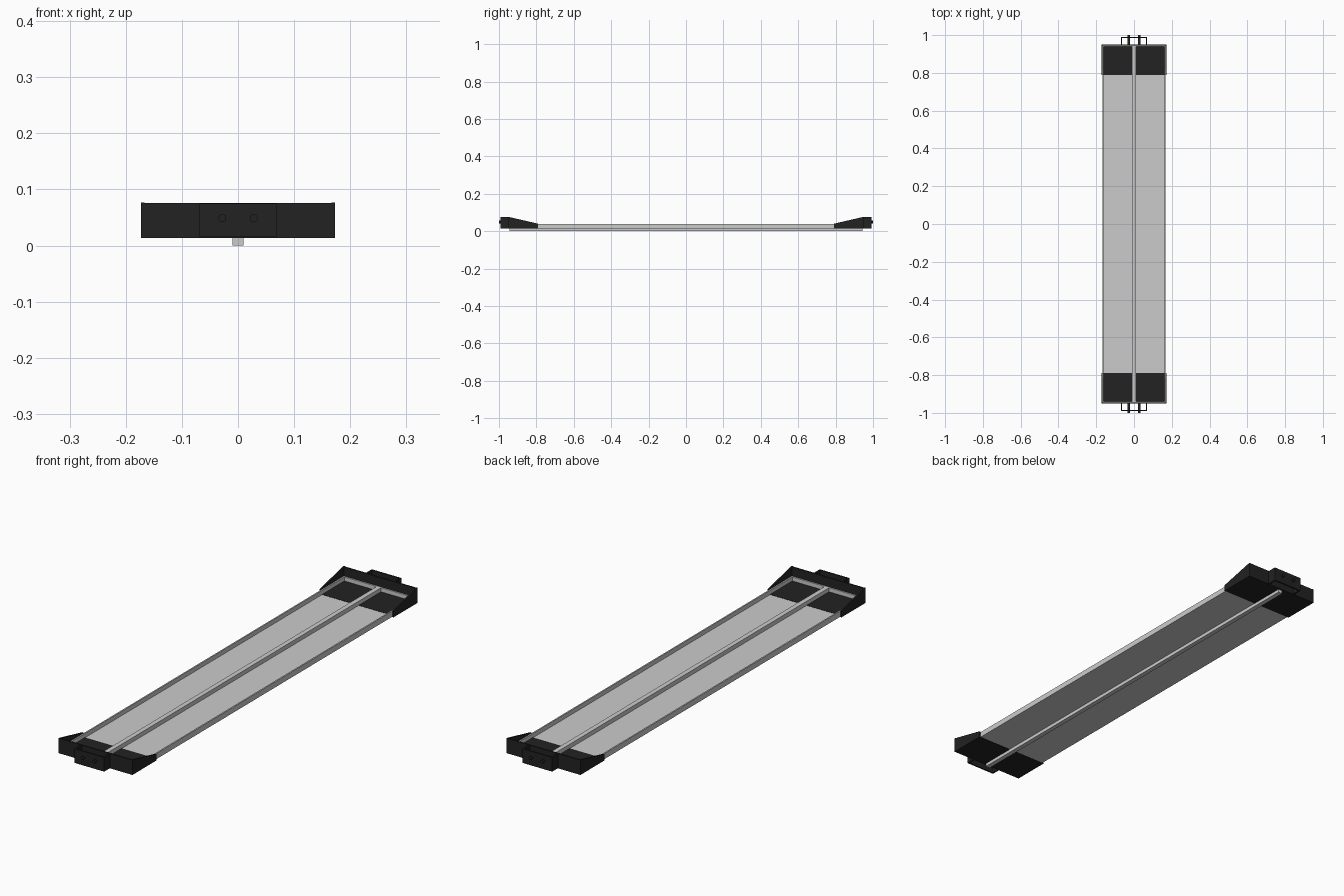
import bpy, bmesh, math
from mathutils import Matrix, Vector

old = bpy.data.objects.get("Cube")
if old:
    bpy.data.objects.remove(old, do_unlink=True)


def material(name, value):
    m = bpy.data.materials.new(name)
    m.use_nodes = True
    colour = (value, value, value, 1)
    m.diffuse_color = colour
    bsdf = next(n for n in m.node_tree.nodes if n.type == 'BSDF_PRINCIPLED')
    bsdf.inputs["Base Color"].default_value = colour
    return m


LIGHT = material("light grey", 0.6)
DARK = material("charcoal", 0.016)


def finish(name, bm, mat):
    bmesh.ops.recalc_face_normals(bm, faces=bm.faces)
    mesh = bpy.data.meshes.new(name)
    bm.to_mesh(mesh)
    bm.free()
    mesh.materials.append(mat)
    ob = bpy.data.objects.new(name, mesh)
    bpy.context.collection.objects.link(ob)
    return ob


def box(name, x, y, z, mat):
    """Box from (min, max) ranges on each axis."""
    bm = bmesh.new()
    bmesh.ops.create_cube(bm, size=1)
    for v in bm.verts:
        v.co = Vector([(r[0] + r[1]) / 2 + c * (r[1] - r[0])
                       for c, r in zip(v.co, (x, y, z))])
    return finish(name, bm, mat)


def wedge(name, x, profile, mat):
    """Extrude a (y, z) profile across an x range."""
    bm = bmesh.new()
    face = bm.faces.new([bm.verts.new((x[0], y, z)) for y, z in profile])
    out = bmesh.ops.extrude_face_region(bm, geom=[face])
    moved = [g for g in out["geom"] if isinstance(g, bmesh.types.BMVert)]
    bmesh.ops.translate(bm, verts=moved, vec=(x[1] - x[0], 0, 0))
    return finish(name, bm, mat)


def span(s, a, b):
    return tuple(sorted((s * a, s * b)))


HALF, WALL = 0.173, 0.006
INNER = HALF - WALL          # inside of the cap walls
CAP0, CAP1 = 0.79, 0.951     # cap start and end along y
BASE, FLOOR, RAIL, TOP = 0.0135, 0.021, 0.038, 0.077

# Long panel and the rails standing on it
box("panel", (-INNER, INNER), (-CAP0, CAP0), (0.0145, 0.02), LIGHT)
box("centre_rail", (-0.01, 0.01), (-0.944, 0.944), (0, RAIL), LIGHT)
for side, s in (("left", 1), ("right", -1)):
    box(side + "_rail", span(s, INNER - WALL, INNER), (-0.945, 0.945),
        (0.0145, RAIL), LIGHT)

# Matching end caps, each an open tray with sloping side walls
for end, e in (("front", -1), ("back", 1)):
    box(end + "_cap_floor", (-INNER, INNER), span(e, CAP0, CAP1),
        (BASE, FLOOR), DARK)
    box(end + "_cap_wall", (-INNER, INNER), span(e, CAP1 - WALL, CAP1),
        (BASE, TOP - 0.001), DARK)
    box(end + "_end_rail", (-INNER, INNER), span(e, 0.939, 0.945),
        (FLOOR, RAIL), LIGHT)
    profile = [(e * CAP0, BASE), (e * CAP1, BASE), (e * CAP1, TOP), (e * CAP0, 0.04)]
    for side, s in (("left", 1), ("right", -1)):
        wedge(f"{end}_cap_{side}_side", span(s, INNER, HALF), profile, DARK)
        # Connector housing, open above and below
        box(f"{end}_connector_{side}_side", span(s, 0.063, 0.069),
            span(e, CAP1, 0.991), (0.015, 0.075), DARK)
        # Connector pin
        bm = bmesh.new()
        turn = Matrix.Translation((s * 0.028, e * 0.973, 0.049)) @ \
            Matrix.Rotation(math.pi / 2, 4, 'X')
        bmesh.ops.create_cone(bm, cap_ends=True, segments=20, radius1=0.007,
                              radius2=0.007, depth=0.054, matrix=turn)
        pin = finish(f"{end}_{side}_pin", bm, DARK)
        for p in pin.data.polygons:
            p.use_smooth = abs(p.normal.y) < 0.5
    box(end + "_connector_face", (-0.069, 0.069), span(e, 0.985, 0.991),
        (0.015, 0.075), DARK)
